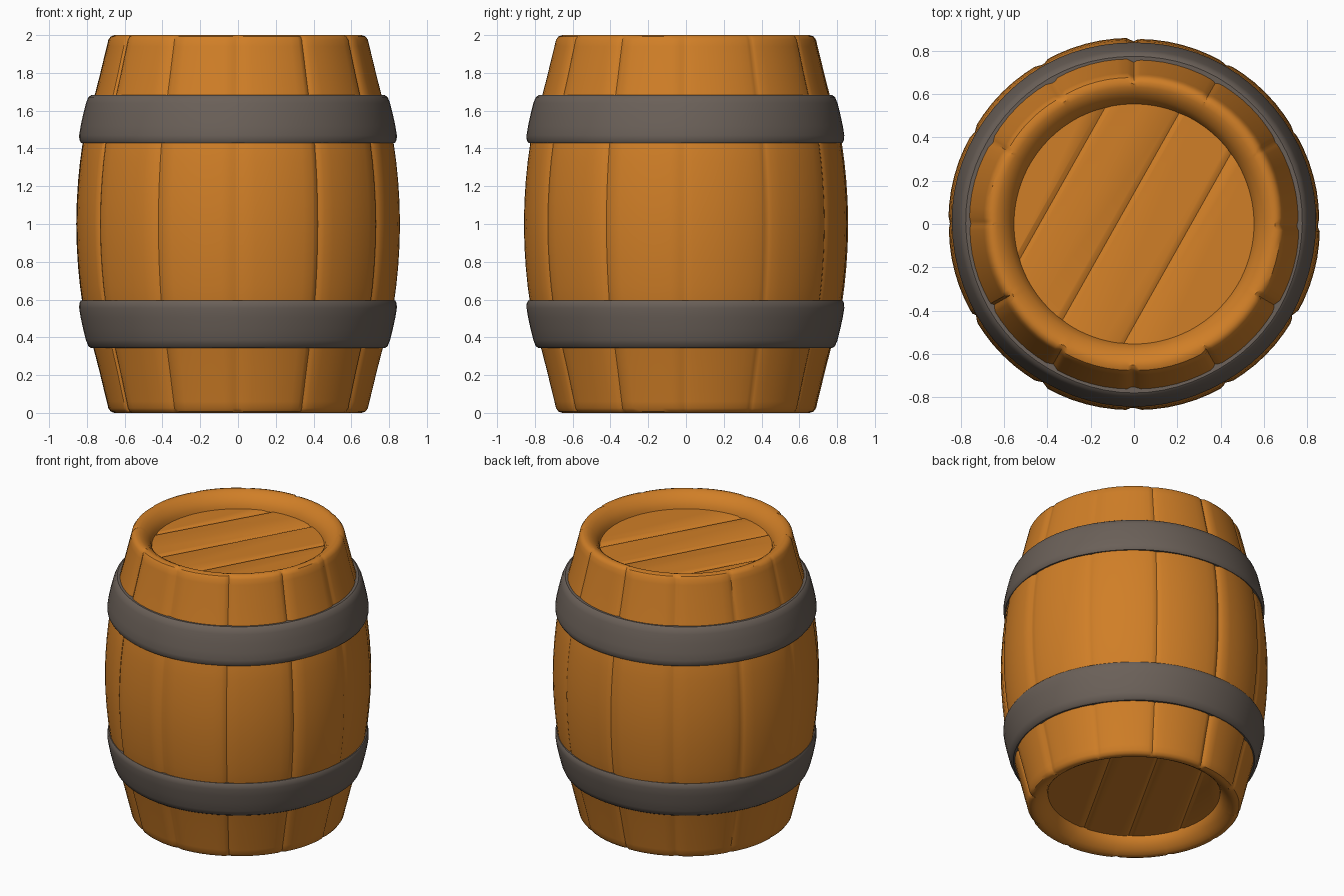
import bpy, bmesh, math, random
from mathutils import Vector

if "Cube" in bpy.data.objects:
    bpy.data.objects.remove(bpy.data.objects["Cube"])

random.seed(4)


def material(name, rgb):
    m = bpy.data.materials.new(name)
    m.diffuse_color = (*rgb, 1)
    m.use_nodes = True
    m.node_tree.nodes["Principled BSDF"].inputs["Base Color"].default_value = m.diffuse_color
    return m


WOOD = material("orange_wood", (0.63, 0.21, 0.02))
IRON = material("grey_iron", (0.145, 0.117, 0.098))


def finish(name, bm, mat, angle=35):
    bmesh.ops.recalc_face_normals(bm, faces=bm.faces)
    me = bpy.data.meshes.new(name)
    bm.to_mesh(me)
    bm.free()
    me.materials.append(mat)
    for p in me.polygons:
        p.use_smooth = True
    me.set_sharp_from_angle(angle=math.radians(angle))
    ob = bpy.data.objects.new(name, me)
    bpy.context.collection.objects.link(ob)
    return ob


def revolve(name, profile, angles, mat, offset, closed=False):
    """Spin a (radius, z) profile; offset(angle index, r, z) shifts the radius."""
    bm = bmesh.new()
    cols = []
    for i, a in enumerate(angles):
        col = []
        for r, z in profile:
            rr = r + offset(i, r, z)
            col.append(bm.verts.new((rr * math.cos(a), rr * math.sin(a), z)))
        cols.append(col)
    n = len(profile)
    for i, a in enumerate(cols):
        b = cols[(i + 1) % len(cols)]
        for j in range(n if closed else n - 1):
            k = (j + 1) % n
            bm.faces.new((a[j], b[j], b[k], a[k]))
    return finish(name, bm, mat)


# Twelve staves: fine columns around each groove, coarse ones between
STEPS = [(0, -0.014), (1.0, -0.008), (2.4, 0), (6, 0.001), (10.5, 0.002),
         (15, 0.002), (19.5, 0.002), (24, 0.001), (27.6, 0), (29, -0.008)]
angles, dents = [], []
for s in range(12):
    lift = random.uniform(-0.004, 0.002)
    depth = random.uniform(0.5, 1.2)
    for deg, d in STEPS:
        angles.append(math.radians(s * 30 + deg))
        dents.append(d * depth if d < 0 else d + lift)


def stave_offset(i, r, z):
    return dents[i] * min(1, max(0, (r - 0.62) / 0.06))


# Wooden body, upper half profile mirrored to the lower half
half = [(0.553, 1.895), (0.56, 1.925), (0.58, 1.955), (0.605, 1.98),
        (0.632, 1.995), (0.655, 2.0), (0.675, 1.993), (0.688, 1.975),
        (0.696, 1.94), (0.711, 1.88), (0.735, 1.78), (0.761, 1.68),
        (0.795, 1.55), (0.824, 1.43), (0.838, 1.33), (0.848, 1.23),
        (0.855, 1.12), (0.858, 1.0)]
body = half + [(r, 2 - z) for r, z in reversed(half[:-1])]
revolve("barrel_staves", body, angles, WOOD, stave_offset)

# Iron hoops, the lower one mirrored
hoop = [(0.745, 1.68), (0.777, 1.682), (0.792, 1.672), (0.805, 1.64),
        (0.82, 1.58), (0.833, 1.52), (0.841, 1.47), (0.84, 1.445),
        (0.832, 1.43), (0.80, 1.43)]
round_angles = [math.tau * i / 72 for i in range(72)]
wobble = [0.003 * math.sin(5 * a) * math.cos(2 * a) for a in round_angles]
for name, flip in (("upper_hoop", False), ("lower_hoop", True)):
    prof = [(r, 2.025 - z) if flip else (r, z) for r, z in hoop]
    revolve(name, prof, round_angles, IRON, lambda i, r, z: wobble[i], closed=True)


# Recessed heads with slanting plank grooves
def head(name, z, up, grooves):
    bm = bmesh.new()
    bmesh.ops.create_circle(bm, cap_ends=True, segments=72, radius=0.565)
    n = Vector((0.87, -0.49, 0)).normalized()
    for g in grooves:
        for o in (-0.022, 0, 0.022):
            bmesh.ops.bisect_plane(bm, geom=bm.verts[:] + bm.edges[:] + bm.faces[:],
                                   plane_co=n * (g + o), plane_no=n)
    for v in bm.verts:
        if any(abs(v.co.dot(n) - g) < 0.003 for g in grooves):
            v.co.z -= 0.012 * up
        v.co.z += z
    ob = finish(name, bm, WOOD)
    if ob.data.polygons[0].normal.z * up < 0:
        ob.data.flip_normals()


head("top_head", 1.9, 1, (-0.38, -0.07, 0.23))
head("bottom_head", 0.1, -1, (-0.38, -0.07, 0.23))
